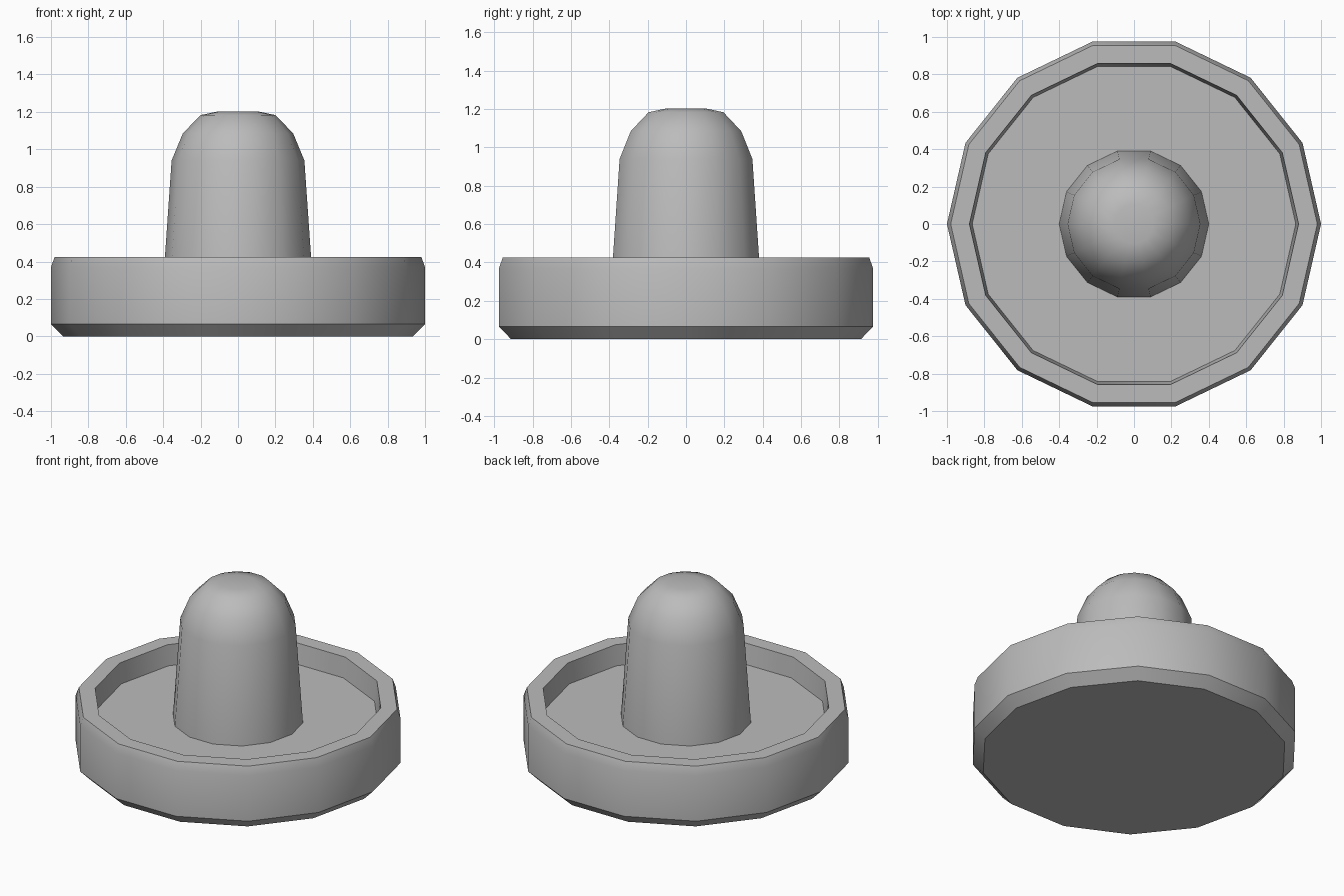
import bpy
import bmesh
import math

cube = bpy.data.objects.get("Cube")
if cube:
    bpy.data.objects.remove(cube, do_unlink=True)

SIDES = 14
FLOOR = 0.29

grey = bpy.data.materials.new("plain grey")
grey.use_nodes = True
colour = (0.5, 0.5, 0.5, 1)
grey.diffuse_color = colour
grey.node_tree.nodes["Principled BSDF"].inputs["Base Color"].default_value = colour


def lathe(name, profile, smooth_angle):
    """Revolve a (radius, height) profile; the ends are capped."""
    bm = bmesh.new()
    rings = []
    for r, z in profile:
        angles = [math.tau * i / SIDES for i in range(SIDES)]
        rings.append([bm.verts.new((r * math.cos(a), r * math.sin(a), z)) for a in angles])
    for low, high in zip(rings, rings[1:]):
        for i in range(SIDES):
            j = (i + 1) % SIDES
            bm.faces.new((low[i], low[j], high[j], high[i]))
    bm.faces.new(rings[0][::-1])
    bm.faces.new(rings[-1])
    bmesh.ops.recalc_face_normals(bm, faces=bm.faces)
    mesh = bpy.data.meshes.new(name)
    bm.to_mesh(mesh)
    bm.free()
    mesh.materials.append(grey)
    obj = bpy.data.objects.new(name, mesh)
    bpy.context.collection.objects.link(obj)
    bpy.ops.object.select_all(action="DESELECT")
    obj.select_set(True)
    bpy.context.view_layer.objects.active = obj
    bpy.ops.object.shade_smooth_by_angle(angle=math.radians(smooth_angle))
    return obj


# Dish: chamfered foot, outer wall, flat rim and recessed floor
lathe("dish_base", [(0.935, 0), (1, 0.065), (1, 0.37), (0.98, 0.425),
                    (0.88, 0.425), (0.865, FLOOR)], 30)

# Handle: tapered grip with a rounded, flat-capped dome
lathe("handle", [(0.4, FLOOR), (0.355, 0.94), (0.295, 1.085),
                 (0.2, 1.183), (0.105, 1.203)], 45)
